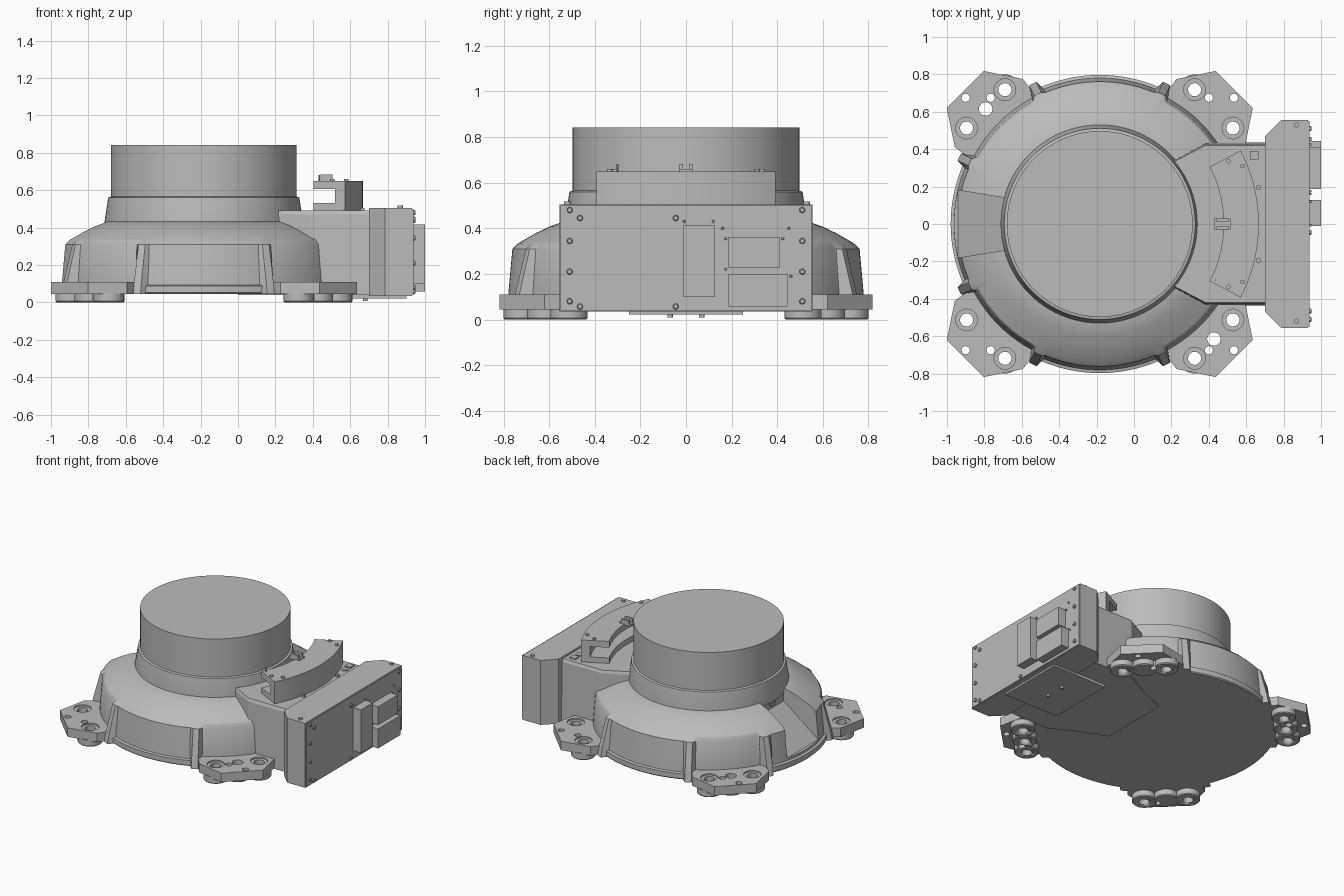
import bpy, bmesh, math
from mathutils import Vector

cube = bpy.data.objects.get("Cube")
if cube:
    bpy.data.objects.remove(cube, do_unlink=True)

CX = -0.183  # axis of the round body

grey = bpy.data.materials.new("cast_grey")
grey.use_nodes = True
grey.diffuse_color = (0.5, 0.5, 0.5, 1)
grey.node_tree.nodes["Principled BSDF"].inputs["Base Color"].default_value = (0.5, 0.5, 0.5, 1)


def finish(name, bm, smooth=True):
    bmesh.ops.recalc_face_normals(bm, faces=bm.faces)
    mesh = bpy.data.meshes.new(name)
    bm.to_mesh(mesh)
    bm.free()
    mesh.materials.append(grey)
    obj = bpy.data.objects.new(name, mesh)
    bpy.context.collection.objects.link(obj)
    if smooth:
        bpy.ops.object.select_all(action='DESELECT')
        obj.select_set(True)
        bpy.context.view_layer.objects.active = obj
        bpy.ops.object.shade_smooth_by_angle(angle=math.radians(25))
    return obj


def loft(bm, rings):
    """Skin closed rings of points and cap both ends."""
    vr = [[bm.verts.new(p) for p in ring] for ring in rings]
    n = len(vr[0])
    for a, b in zip(vr, vr[1:]):
        for i in range(n):
            j = (i + 1) % n
            bm.faces.new((a[i], a[j], b[j], b[i]))
    bm.faces.new(vr[0])
    bm.faces.new(vr[-1])


def prism(name, pts, z0, z1):
    bm = bmesh.new()
    loft(bm, [[(x, y, z) for x, y in pts] for z in (z0, z1)])
    return finish(name, bm, False)


def box(name, x0, x1, y0, y1, z0, z1):
    return prism(name, [(x0, y0), (x1, y0), (x1, y1), (x0, y1)], z0, z1)


def lathe_into(bm, profile, x, y, seg):
    loft(bm, [[(x + r * math.cos(math.tau * i / seg), y + r * math.sin(math.tau * i / seg), z)
               for i in range(seg)] for r, z in profile])


def lathe(name, profile, x, y, seg=32):
    bm = bmesh.new()
    lathe_into(bm, profile, x, y, seg)
    return finish(name, bm)


def cut(objs, cutter):
    for obj in objs:
        mod = obj.modifiers.new("cut", 'BOOLEAN')
        mod.operation = 'DIFFERENCE'
        mod.solver = 'EXACT'
        mod.object = cutter
        bpy.context.view_layer.update()
        dg = bpy.context.evaluated_depsgraph_get()
        mesh = bpy.data.meshes.new_from_object(obj.evaluated_get(dg))
        obj.modifiers.clear()
        obj.data = mesh
    bpy.data.objects.remove(cutter, do_unlink=True)


# Body shell: wall set back above the feet, flared ribs beside them
def wall_offset(deg, t):
    d = abs((deg % 90) - 45)
    if d < 17.5:
        return -0.008
    if d < 22:
        return 0.012 + 0.045 * t
    return 0.004 + 0.004 * t


def body_ring(r, z, t):
    ring = []
    for i in range(240):
        deg = i * 1.5
        q = r + (wall_offset(deg, t) if t is not None else 0)
        a = math.radians(deg)
        ring.append((CX + q * math.cos(a), q * math.sin(a), z))
    return ring


bm = bmesh.new()
loft(bm, [body_ring(0.775, 0.045, 1), body_ring(0.772, 0.11, 0.8), body_ring(0.757, 0.31, 0),
          body_ring(0.735, 0.335, None), body_ring(0.66, 0.378, None),
          body_ring(0.60, 0.407, None), body_ring(0.53, 0.432, None)])
body = finish("body_shell", bm)

# Sloped pocket on the side opposite the control box
bm = bmesh.new()
pocket = [(-0.69, 0.6), (-0.69, 0.34), (-0.94, 0.11), (-1.1, 0.11), (-1.1, 0.6)]
loft(bm, [[(x, s * (0.14 + 0.16 * (-0.69 - x)), z) for x, z in pocket] for s in (-1, 1)])
cut([body], finish("pocket_cutter", bm, False))
bm = bmesh.new()
lathe_into(bm, [(0.03, 0), (0.03, 0.012), (0.018, 0.012), (0.018, 0.004)], 0, 0, 20)
for v in bm.verts:
    v.co = Vector((-0.688 - v.co.z, v.co.x, 0.385 + v.co.y))
finish("pocket_plug", bm)

lathe("base_flange", [(0.79, 0.045), (0.797, 0.052), (0.797, 0.088), (0.775, 0.095)], CX, 0, 128)
lathe("neck", [(0.53, 0.40), (0.53, 0.435), (0.511, 0.56), (0.497, 0.565)], CX, 0, 96)
lathe("top_drum", [(0.497, 0.55), (0.497, 0.842)], CX, 0, 96)

# Four feet: pad, three merged bosses and drilled holes
half = [(-0.34, 0.66), (-0.355, 0.70), (-0.41, 0.775), (-0.62, 0.818)]
pad = half + [(-y, -x) for x, y in reversed(half)] + [(-0.52, 0.48)]
for sx, side in ((1, "right"), (-1, "left")):
    for sy, end in ((1, "back"), (-1, "front")):
        def at(p):
            return CX + sx * p[0], sy * p[1]
        tag = f"{end}_{side}"
        parts = [prism(f"{tag}_foot_pad", [at(p) for p in pad], 0.045, 0.11)]
        bolts = [(-0.712, 0.513), (-0.507, 0.718)]
        mid = (-0.61, 0.615)
        for i, p in enumerate(bolts + [mid]):
            parts.append(lathe(f"{tag}_foot_boss_{i + 1}", [(0.076, 0), (0.082, 0.006), (0.082, 0.05)], *at(p)))
        bm = bmesh.new()
        for p in bolts:
            lathe_into(bm, [(0.035, -0.1), (0.035, 0.1), (0.058, 0.1), (0.058, 0.3)], *at(p), 24)
        for p in ((-0.717, 0.675), (-0.583, 0.675)):
            lathe_into(bm, [(0.022, -0.1), (0.022, 0.3)], *at(p), 16)
        if sx == sy:
            lathe_into(bm, [(0.036, -0.1), (0.036, 0.3)], *at(mid), 24)
        cut(parts, finish("hole_cutter", bm))

# Arm joining the body to the control box
arm = [(0.0, 0.25), (0.21, 0.335), (0.38, 0.425), (0.72, 0.425)]
arm += [(x, -y) for x, y in reversed(arm)]
bm = bmesh.new()
loft(bm, [[(x, y * k, z) for x, y in arm] for z, k in ((0.04, 1.025), (0.47, 1.005), (0.49, 0.985))])
finish("box_arm", bm, False)
box("underside_cover", 0.46, 0.9, -0.25, 0.25, 0.022, 0.042)
for y in (-0.07, 0.07):
    lathe("underside_pin", [(0.012, 0.008), (0.012, 0.03)], 0.68, y, 12)

# Control box with chamfered rear corners and a cover panel
shape = [(0.70, 0.47), (0.785, 0.555), (0.93, 0.555)]
shape += [(x, -y) for x, y in reversed(shape)]
prism("control_box", shape, 0.035, 0.505)
box("cover_panel", 0.925, 0.938, -0.55, 0.55, 0.04, 0.5)
box("tall_connector", 0.93, 1.0, -0.012, 0.128, 0.10, 0.415)
box("upper_connector", 0.93, 1.0, 0.187, 0.413, 0.228, 0.362)
box("lower_connector", 0.93, 1.0, 0.187, 0.445, 0.058, 0.2)


def panel_screw(y, z, r):
    bm = bmesh.new()
    lathe_into(bm, [(r, 0), (r, 0.01), (r * 0.7, 0.013)], 0, 0, 12)
    for v in bm.verts:
        v.co = Vector((0.936 + v.co.z, y + v.co.x, z + v.co.y))
    finish("panel_screw", bm)


for s in (-1, 1):
    for z in (0.08, 0.21, 0.345, 0.48):
        panel_screw(s * 0.51, z, 0.013)
for y in (-0.465, -0.045):
    for z in (0.057, 0.445):
        panel_screw(y, z, 0.013)
for y, z in ((-0.008, 0.43), (0.12, 0.43), (0.16, 0.4), (0.45, 0.4), (0.175, 0.355),
             (0.425, 0.355), (0.175, 0.22), (0.46, 0.19)):
    panel_screw(y, z, 0.006)
for y in (-0.52, 0.53):
    lathe("lid_screw", [(0.014, 0.5), (0.014, 0.517)], 0.868, y, 12)

# Curved C-section bracket on the arm
section = [(0.662, 0.485), (0.85, 0.485), (0.85, 0.65), (0.662, 0.65),
           (0.662, 0.605), (0.79, 0.605), (0.79, 0.53), (0.662, 0.53)]
bm = bmesh.new()
angles = [math.radians(-27.5 + 55 * i / 24) for i in range(25)]
loft(bm, [[(CX + r * math.cos(a), r * math.sin(a), z) for r, z in section] for a in angles])
finish("curved_bracket", bm)
box("bracket_tab", 0.43, 0.515, -0.03, 0.03, 0.645, 0.66)
for s in (-1, 1):
    box("tab_lug", 0.44, 0.505, s * 0.022 - 0.008, s * 0.022 + 0.008, 0.65, 0.683)
    box("arm_clip", 0.655, 0.675, s * 0.195 - 0.01, s * 0.195 + 0.01, 0.48, 0.505)
    for x, y in ((0.505, 0.335), (0.58, 0.31)):
        lathe("bracket_screw", [(0.012, 0.645), (0.012, 0.66)], x, s * y, 12)
lathe("bracket_pin", [(0.004, 0.64), (0.004, 0.682)], 0.435, -0.3, 8)
lathe("arm_screw", [(0.024, 0.485), (0.024, 0.498)], 0.645, 0.31, 16)
box("arm_nut", 0.62, 0.665, 0.345, 0.39, 0.485, 0.5)
